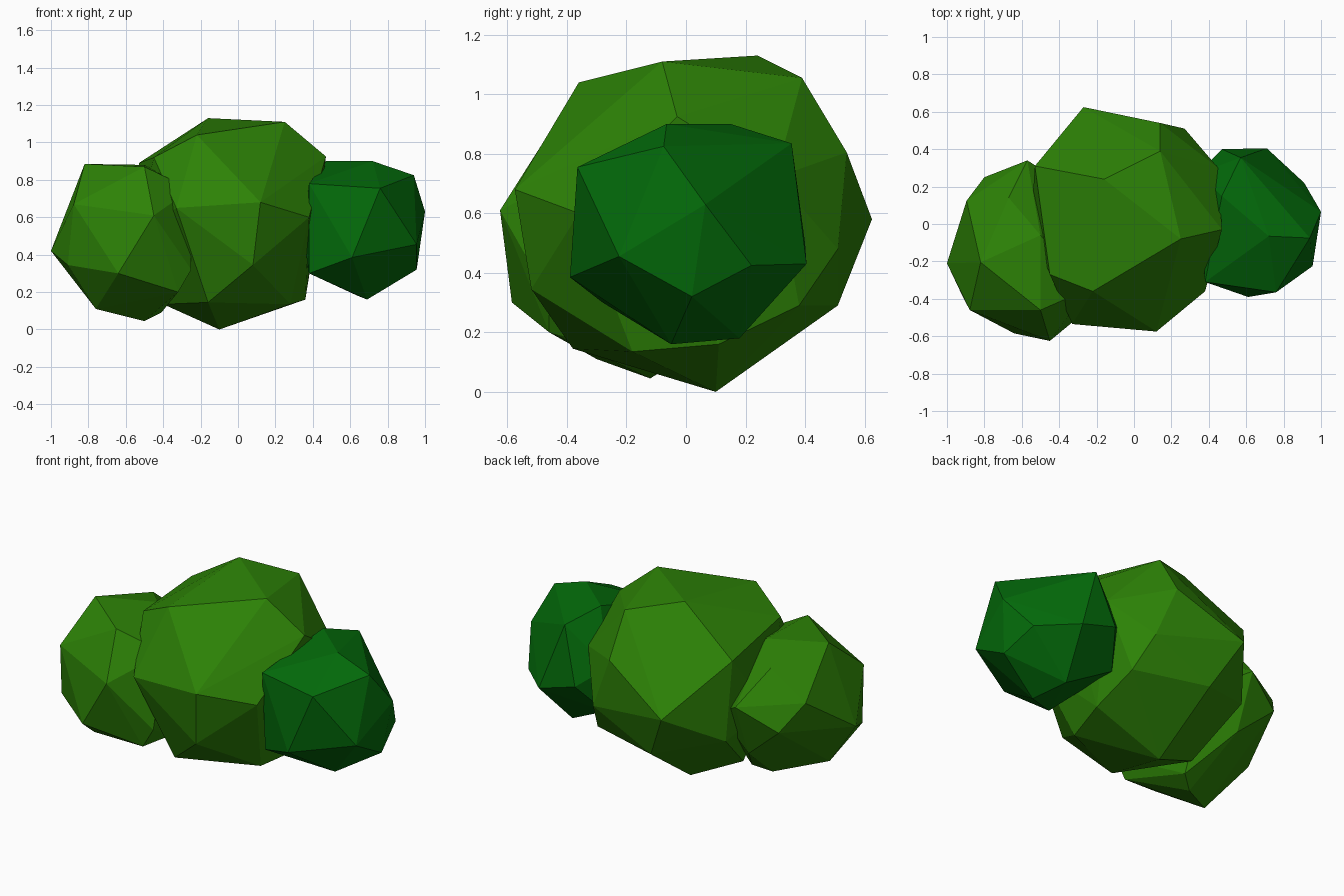
import bpy, bmesh


def material(name, rgb):
    m = bpy.data.materials.new(name)
    m.diffuse_color = (*rgb, 1)
    return m


leaf_green = material("leaf green", (0.026, 0.225, 0.002))
deep_green = material("deep green", (0.001, 0.145, 0.003))


def clump(name, corners, mat):
    """Faceted leaf clump: convex hull of a few corner points."""
    bm = bmesh.new()
    for c in corners:
        bm.verts.new(c)
    hull = bmesh.ops.convex_hull(bm, input=bm.verts[:])
    spare = {g for g in hull["geom_interior"] + hull["geom_unused"]
             if isinstance(g, bmesh.types.BMVert)}
    bmesh.ops.delete(bm, geom=list(spare), context='VERTS')
    # merge nearly coplanar triangles into larger facets
    bmesh.ops.dissolve_limit(bm, angle_limit=0.05, verts=bm.verts[:], edges=bm.edges[:])
    bmesh.ops.recalc_face_normals(bm, faces=bm.faces[:])
    me = bpy.data.meshes.new(name)
    bm.to_mesh(me)
    bm.free()
    me.materials.append(mat)
    ob = bpy.data.objects.new(name, me)
    bpy.context.collection.objects.link(ob)
    return ob


# Large middle clump
clump("middle_clump", [
    (-.16, .24, 1.13), (.25, -.08, 1.11), (-.22, -.36, 1.04), (.14, .39, 1.055),
    (.47, -.03, .925), (-.53, .31, .89), (.14, .54, .805), (.45, .30, .72),
    (-.27, .625, .58), (.27, .51, .48), (-.33, -.535, .65), (.12, -.575, .68),
    (.08, -.52, .345), (.38, -.36, .60), (-.16, -.38, .145), (.28, -.18, .135),
    (-.10, .10, 0), (.36, .11, .16), (.33, .38, .29), (-.12, .51, .29),
    (-.55, 0, .50), (-.50, .33, .40), (-.45, -.27, .92), (-.40, .02, .135)],
    leaf_green)

# Left clump
clump("left_clump", [
    (-1, -.21, .42), (-.82, -.205, .885), (-.45, -.625, .61), (-.64, -.585, .30),
    (-.50, -.46, .87), (-.76, -.30, .11), (-.50, -.12, .045), (-.91, -.40, .345),
    (-.878, -.46, .67), (-.67, .14, .82), (-.57, .34, .63), (-.80, .25, .50),
    (-.895, .125, .66), (-.57, .21, .30), (-.32, -.46, .20), (-.50, -.06, .88),
    (-.25, -.46, .32), (-.25, -.35, .75), (-.35, .20, .50), (-.41, -.05, .09)],
    leaf_green)

# Right clump
clump("right_clump", [
    (1, .065, .63), (.91, .22, .425), (.71, .405, .43), (.57, .355, .835),
    (.94, -.075, .825), (.72, -.065, .90), (.76, -.365, .755), (.61, -.39, .385),
    (.955, -.225, .455), (.955, .02, .32), (.69, -.05, .16), (.47, .15, .90),
    (.38, -.31, .78), (.64, .18, .18), (.47, .40, .50), (.35, 0, .50),
    (.38, -.28, .30), (.34, .27, .60), (.37, .25, .32)], deep_green)
